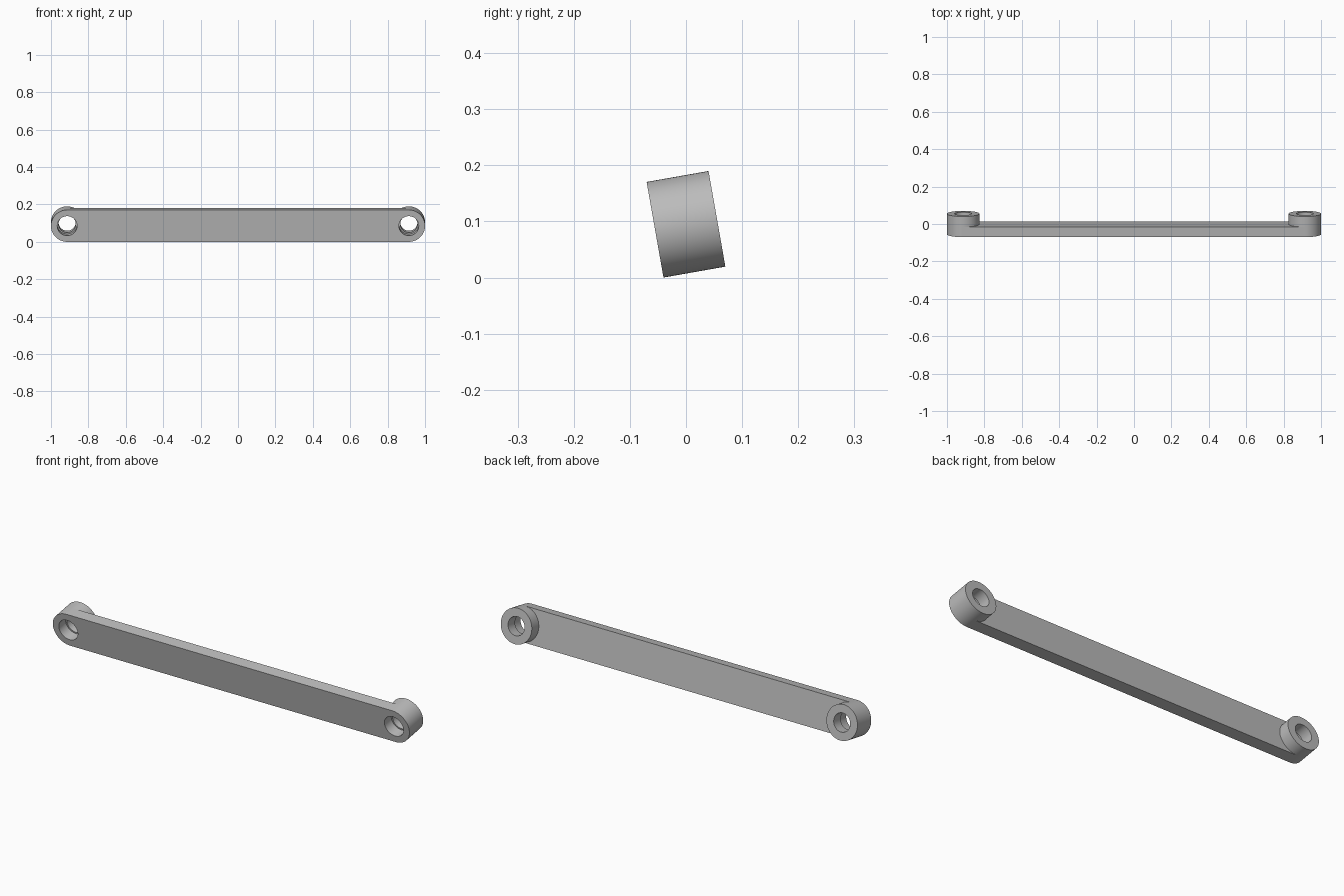
import bpy, bmesh, math

cube = bpy.data.objects.get("Cube")
if cube:
    bpy.data.objects.remove(cube, do_unlink=True)

RADIUS = 0.0865            # rounded ends and bosses
REACH = 1 - RADIUS         # pivot distance from the middle
DEPTH = 0.112              # whole thickness
BAR = 0.055                # thickness of the bar alone
FRONT_HOLE, BACK_HOLE = 0.053, 0.046
TILT = math.radians(10)
CENTRE_Z = 0.095

grey = bpy.data.materials.new("plain grey")
grey.use_nodes = True
colour = (0.5, 0.5, 0.5, 1)
grey.diffuse_color = colour
grey.node_tree.nodes["Principled BSDF"].inputs["Base Color"].default_value = colour


def arc(cx, r, start, sweep, steps):
    """Points along an arc centred on the long axis."""
    angles = [math.radians(start + sweep * i / steps) for i in range(steps + 1)]
    return [(cx + r * math.cos(a), r * math.sin(a)) for a in angles]


def circle(cx, r):
    return arc(cx, r, 0, 360, 64)[:-1]


def plate(name, outlines, back, front):
    """Extrude outlines (outer edge, then holes) and tilt the result."""
    curve = bpy.data.curves.new(name, "CURVE")
    curve.dimensions = "2D"
    curve.fill_mode = "BOTH"
    curve.extrude = (front - back) / 2
    for points in outlines:
        spline = curve.splines.new("POLY")
        spline.points.add(len(points) - 1)
        for p, (x, y) in zip(spline.points, points):
            p.co = (x, y, 0, 1)
        spline.use_cyclic_u = True
    obj = bpy.data.objects.new(name, curve)
    bpy.context.collection.objects.link(obj)
    bpy.ops.object.select_all(action="DESELECT")
    obj.select_set(True)
    bpy.context.view_layer.objects.active = obj
    bpy.ops.object.convert(target="MESH")
    obj = bpy.context.object

    # Weld the caps to the walls and move to the wanted depth
    bm = bmesh.new()
    bm.from_mesh(obj.data)
    bmesh.ops.remove_doubles(bm, verts=bm.verts, dist=1e-5)
    bmesh.ops.translate(bm, verts=bm.verts, vec=(0, 0, (front + back) / 2))
    bmesh.ops.recalc_face_normals(bm, faces=bm.faces)
    bm.to_mesh(obj.data)
    bm.free()
    obj.data.materials.clear()
    obj.data.materials.append(grey)
    bpy.ops.object.shade_smooth_by_angle(angle=math.radians(30))
    obj.rotation_euler.x = math.pi / 2 + TILT
    obj.location.z = CENTRE_Z
    return obj


# Long bar with round ends and a hole at each pivot
slot = arc(REACH, RADIUS, -90, 180, 32) + arc(-REACH, RADIUS, 90, 180, 32)
step = DEPTH / 2 - BAR
plate("link_bar", [slot, circle(REACH, FRONT_HOLE), circle(-REACH, FRONT_HOLE)],
      step, DEPTH / 2)

# Round bosses behind the ends, with narrower holes
for side, x in (("left", REACH), ("right", -REACH)):
    plate(side + "_boss", [circle(x, RADIUS), circle(x, BACK_HOLE)],
          -DEPTH / 2, step)
